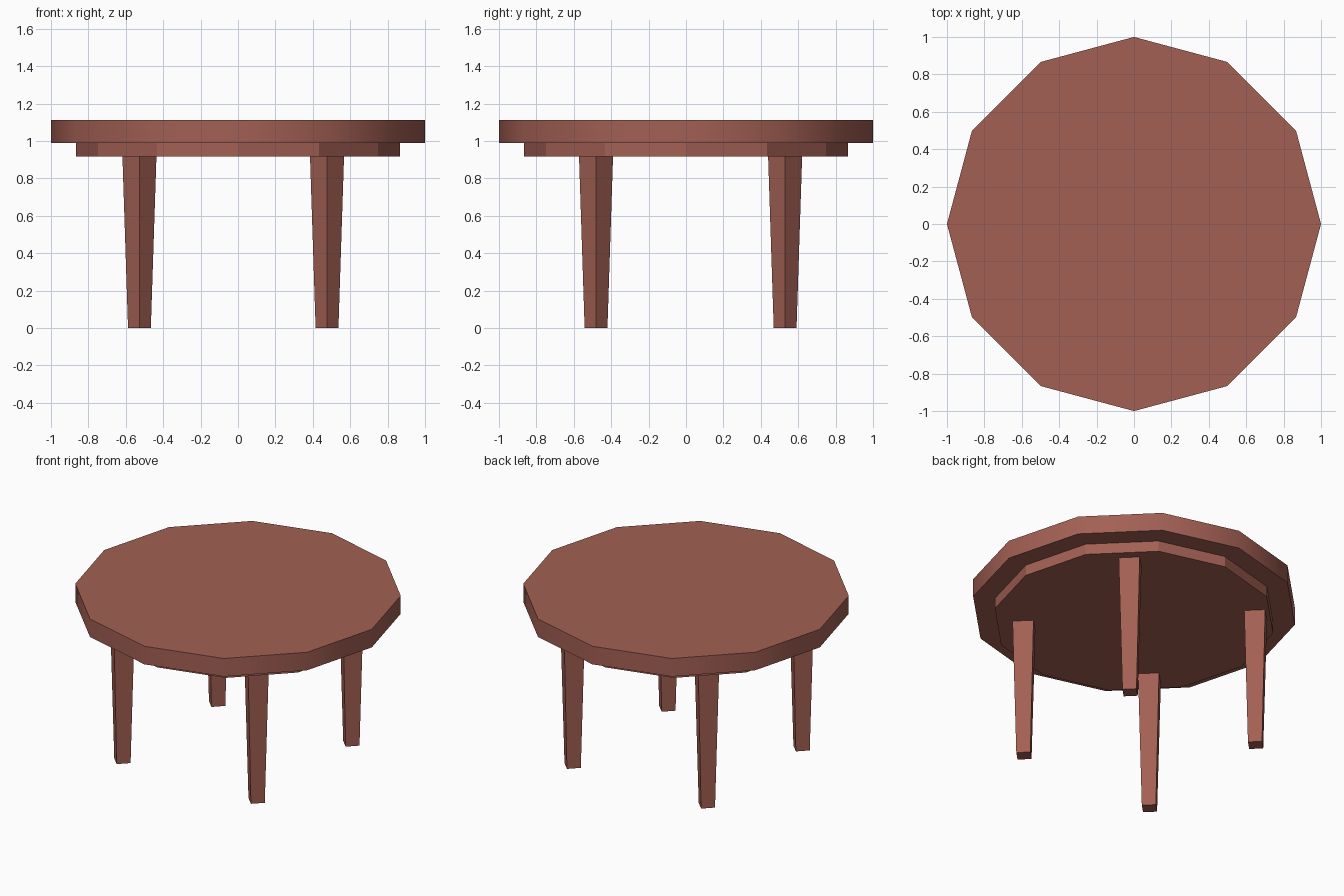
import bpy, bmesh
from mathutils import Matrix

if "Cube" in bpy.data.objects:
    bpy.data.objects.remove(bpy.data.objects["Cube"])

wood = bpy.data.materials.new("red_brown_wood")
wood.diffuse_color = (0.365, 0.117, 0.088, 1)
wood.use_nodes = True
wood.node_tree.nodes["Principled BSDF"].inputs["Base Color"].default_value = wood.diffuse_color


def prism(name, sides, r_bottom, r_top, z0, z1, x=0, y=0, smooth=False):
    """Capped, optionally tapered prism with a corner on the +y axis."""
    bm = bmesh.new()
    bmesh.ops.create_cone(bm, cap_ends=True, segments=sides,
                          radius1=r_bottom, radius2=r_top, depth=z1 - z0,
                          matrix=Matrix.Translation((0, 0, (z1 - z0) / 2)))
    for f in bm.faces:
        f.smooth = smooth and abs(f.normal.z) < 0.5
    for e in bm.edges:  # rim edges stay crisp
        e.smooth = all(f.smooth for f in e.link_faces)
    mesh = bpy.data.meshes.new(name)
    bm.to_mesh(mesh)
    bm.free()
    mesh.materials.append(wood)
    obj = bpy.data.objects.new(name, mesh)
    obj.location = (x, y, z0)
    bpy.context.collection.objects.link(obj)
    return obj


# Twelve-sided top with a softly shaded rim
prism("table_top", 12, 1.0, 1.0, 0.99, 1.112, smooth=True)

# Smaller faceted support disc under the top
prism("apron", 12, 0.865, 0.865, 0.918, 0.99)

# Four tapered square legs turned 45 degrees, set slightly off centre
for side, x in (("left", -0.527), ("right", 0.476)):
    for end, y in (("front", -0.481), ("back", 0.53)):
        prism(f"{end}_{side}_leg", 4, 0.061, 0.091, 0, 0.918, x, y)
